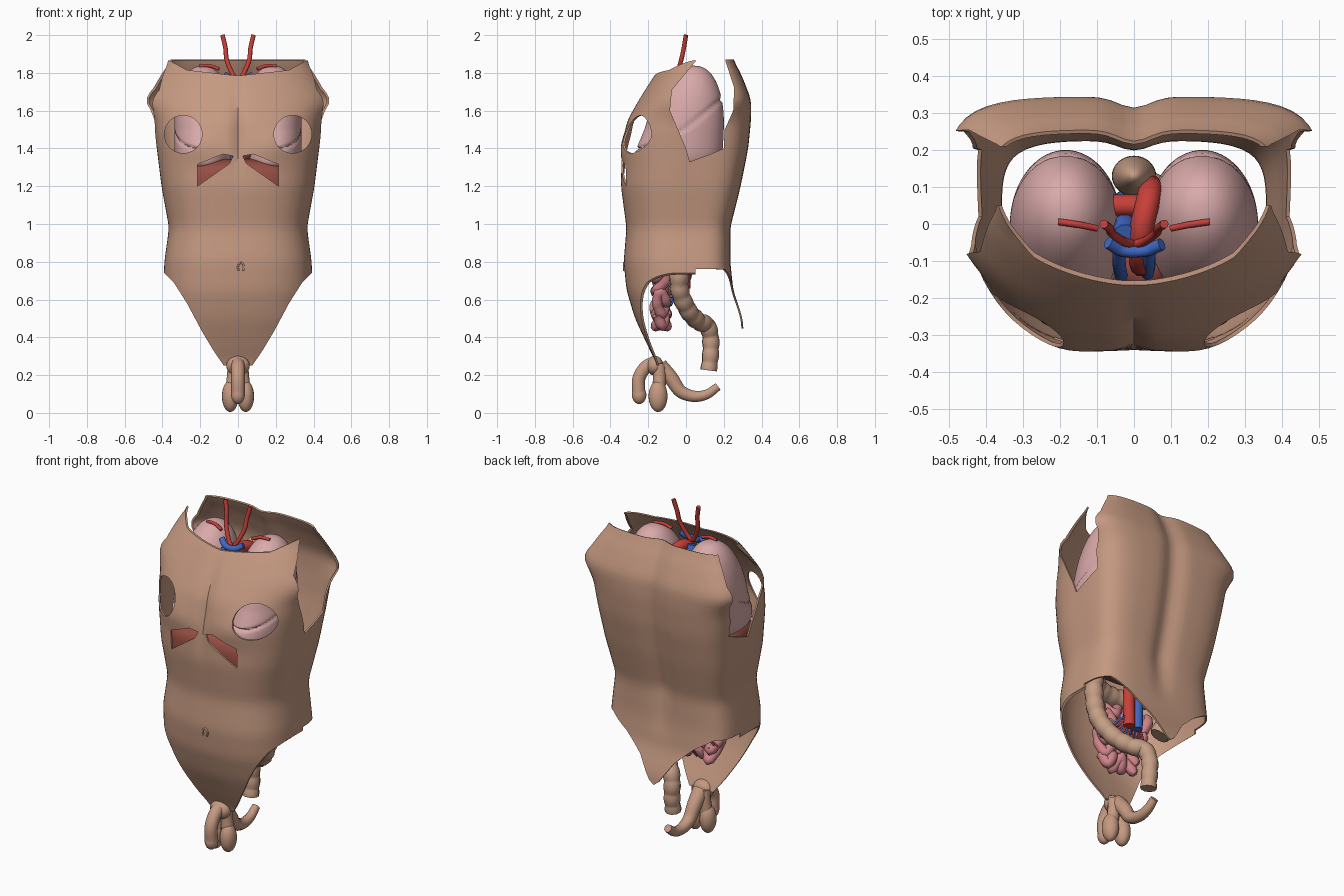
import bpy, bmesh, math
from mathutils import Vector

if "Cube" in bpy.data.objects:
    bpy.data.objects.remove(bpy.data.objects["Cube"], do_unlink=True)


def material(name, rgb):
    m = bpy.data.materials.new(name)
    m.use_nodes = True
    m.diffuse_color = (*rgb, 1)
    m.node_tree.nodes["Principled BSDF"].inputs["Base Color"].default_value = (*rgb, 1)
    return m


SKIN = material("skin", (.56, .32, .22))
LUNG = material("lung_pink", (.70, .40, .40))
ARTERY = material("artery_red", (.58, .05, .04))
VEIN = material("vein_blue", (.05, .14, .55))
GUT = material("gut_pink", (.62, .23, .25))
MUSCLE = material("muscle_red", (.30, .075, .055))
COLON = material("colon_tan", (.56, .34, .235))


def finish(ob, mat, angle=40):
    ob.data.materials.clear()
    ob.data.materials.append(mat)
    bpy.ops.object.select_all(action='DESELECT')
    ob.select_set(True)
    bpy.context.view_layer.objects.active = ob
    bpy.ops.object.shade_smooth_by_angle(angle=math.radians(angle))
    return ob


def link_mesh(name, me):
    ob = bpy.data.objects.new(name, me)
    bpy.context.collection.objects.link(ob)
    return ob


def mesh_object(name, bm):
    me = bpy.data.meshes.new(name)
    bm.to_mesh(me)
    bm.free()
    return link_mesh(name, me)


def evaluated_mesh(ob):
    bpy.context.view_layer.update()
    return bpy.data.meshes.new_from_object(ob.evaluated_get(bpy.context.evaluated_depsgraph_get()))


def bake(ob):
    me = evaluated_mesh(ob)
    ob.modifiers.clear()
    ob.data = me


def spline(pts, steps):
    """Sample a smooth path through the points."""
    p = [Vector(q) for q in pts]
    p = [2 * p[0] - p[1]] + p + [2 * p[-1] - p[-2]]
    out = []
    for a, b, c, d in zip(p, p[1:], p[2:], p[3:]):
        for k in range(steps):
            t = k / steps
            out.append(b + .5 * t * (c - a + t * (2*a - 5*b + 4*c - d + t * (3*(b - c) + d - a))))
    return out + [p[-2]]


def tube(name, pts, r, mat, steps=6, bulge=0.0, wave=.09, taper=1.0):
    path = spline(pts, steps)
    cu = bpy.data.curves.new(name, 'CURVE')
    cu.dimensions = '3D'
    cu.bevel_depth = r
    cu.bevel_resolution = 3
    cu.use_fill_caps = True
    s = cu.splines.new('POLY')
    s.points.add(len(path) - 1)
    dist, last = 0, path[0]
    for i, q in enumerate(path):
        dist += (q - last).length
        last = q
        s.points[i].co = (*q, 1)
        fade = 1 + (taper - 1) * i / (len(path) - 1)
        s.points[i].radius = fade * (1 - bulge + bulge * abs(math.sin(math.pi * dist / wave)))
    tmp = link_mesh(name + "_path", cu)
    me = evaluated_mesh(tmp)
    bpy.data.objects.remove(tmp, do_unlink=True)
    return finish(link_mesh(name, me), mat, 60)


def ellipsoid(name, centre, size, mat, shape=None, seg=32):
    bm = bmesh.new()
    bmesh.ops.create_uvsphere(bm, u_segments=seg, v_segments=seg, radius=1)
    for v in bm.verts:
        q = shape(v.co.copy()) if shape else v.co
        v.co = Vector(centre) + Vector(a * b for a, b in zip(q, size))
    return finish(mesh_object(name, bm), mat, 60)


# Torso sections: height, half width, front y, back y
SECTIONS = [(.25, .36, -.15, .30), (.35, .38, -.20, .31), (.5, .39, -.27, .30),
            (.65, .395, -.315, .25), (.8, .39, -.33, .235), (.98, .365, -.315, .235),
            (1.2, .405, -.345, .29), (1.4, .43, -.34, .33), (1.55, .45, -.31, .345),
            (1.66, .515, -.25, .345), (1.8, .42, -.16, .29), (1.87, .37, -.10, .25)]


def section(z):
    z = min(max(z, SECTIONS[0][0]), SECTIONS[-1][0])
    for a, b in zip(SECTIONS, SECTIONS[1:]):
        if z <= b[0]:
            t = (z - a[0]) / (b[0] - a[0])
            return Vector(p + (q - p) * t for p, q in zip(a[1:], b[1:]))


def bell(d, width):
    return math.exp(-(d / width) ** 2)


def clamp(t):
    return min(1, max(0, t))


def skin_point(angle, z):
    w, yf, yb = sum((section(z + d) for d in (-.025, 0, .025)), Vector((0, 0, 0))) / 3
    yc = (yf + yb) / 2 + .03
    c, s = math.cos(angle), math.sin(angle)
    n = 2.6 - .5 * clamp((z - 1.5) / .15) if s < 0 else 4.5
    r = (abs(c) ** n + abs(s) ** n) ** (-1 / n)
    x = w * r * c
    y = yc + r * s * (yb - yc if s > 0 else yc - yf)
    if s < 0:   # breastbone groove and chest swell
        y += .025 * bell(x, .025) * bell(z - 1.5, .2)
        y -= .02 * bell(abs(x) - .2, .12) * bell(z - 1.42, .09)
    else:       # spine groove
        y -= .03 * bell(x, .06) * clamp((z - .7) / .3)
    return x, y, z


# Torso skin: lofted shell with thickness
N, ROWS = 96, 56
bm = bmesh.new()
rings = [[bm.verts.new(skin_point(2 * math.pi * i / N, .25 + 1.62 * k / ROWS)) for i in range(N)]
         for k in range(ROWS + 1)]
for lo, hi in zip(rings, rings[1:]):
    for i in range(N):
        j = (i + 1) % N
        bm.faces.new((lo[i], lo[j], hi[j], hi[i]))
torso = mesh_object("torso_skin", bm)
solid = torso.modifiers.new("thickness", 'SOLIDIFY')
solid.thickness = .01
solid.offset = -1
bake(torso)


def cut(pts, axis, lo, hi):
    """Cut a prism out of the torso; the outline is seen along the axis."""
    bm = bmesh.new()
    place = (lambda p, d: (d, *p)) if axis == 'x' else (lambda p, d: (p[0], d, p[1]))
    face = bm.faces.new([bm.verts.new(place(p, lo)) for p in pts])
    ext = bmesh.ops.extrude_face_region(bm, geom=[face])['geom']
    step = Vector(place((0, 0), hi - lo))
    bmesh.ops.translate(bm, vec=step, verts=[g for g in ext if isinstance(g, bmesh.types.BMVert)])
    bmesh.ops.recalc_face_normals(bm, faces=bm.faces)
    cutter = mesh_object("cutter", bm)
    cutter.hide_render = True
    mod = torso.modifiers.new("cut", 'BOOLEAN')
    mod.operation = 'DIFFERENCE'
    mod.solver = 'EXACT'
    mod.object = cutter
    bake(torso)
    bpy.data.objects.remove(cutter, do_unlink=True)


# Arm openings, neckline, then leg and seat cuts
cut([(.06, 1.95), (.05, 1.86), (-.075, 1.71), (-.085, 1.6), (0, 1.4), (.02, 1.33), (.13, 1.37),
     (.2, 1.4), (.205, 1.5), (.25, 1.6), (.255, 1.72), (.21, 1.86), (.21, 1.95)], 'x', -.9, .9)
cut([(-.38, 1.875), (-.27, 1.815), (0, 1.785), (.27, 1.815), (.38, 1.875), (.38, 2), (-.38, 2)],
    'y', -.9, .11)
for s in (-1, 1):
    cut([(s * x, z) for x, z in [(.065, .1), (.075, .25), (.13, .33), (.19, .43), (.27, .58),
                                 (.34, .69), (.39, .74), (.7, .76), (.7, .1)]], 'y', -.9, .053)
    cut([(s * x, z) for x, z in [(-.01, .1), (-.01, .44), (.03, .47), (.11, .59), (.22, .69),
                                 (.33, .76), (.7, .765), (.7, .1)]], 'y', .05, .9)
    # Chest windows and rib openings
    cut([(s * .29 + .1 * math.cos(a), 1.475 + .1 * math.sin(a))
         for a in (2 * math.pi * k / 28 for k in range(28))], 'y', -.9, -.05)
    cut([(s * x, z) for x, z in [(.215, 1.2), (.215, 1.315), (.08, 1.37), (.025, 1.36),
                                 (.045, 1.32)]], 'y', -.9, -.05)
finish(torso, SKIN, 35)

# Navel
ring = [(.015 + .016 * math.cos(a), -.329, .77 + .024 * math.sin(a))
        for a in (k * math.pi / 4 for k in range(-1, 6))]
tube("navel", ring, .005, SKIN, 4)


# Lungs: blunt dome, broad flat base, slanted fissure
def lung_shape(q):
    p = 2.3 if q.z > 0 else 5
    full = (1 - min(1, abs(q.z)) ** p) ** (1 / p) / max(1e-4, math.hypot(q.x, q.y))
    full *= 1 - .07 * bell(q.z - .54 * q.y, .035)
    return Vector((q.x * full, q.y * full * (1.05 - .2 * q.z) + .25 * q.z,
                   q.z if q.z > 0 else q.z * .63))


for side, s in (("left", 1), ("right", -1)):
    ellipsoid(side + "_lung", (s * .185, -.01, 1.5), (.152, .2, .338), LUNG, lung_shape, 72)

# Rib muscle, heart and gullet
ellipsoid("rib_muscle", (0, -.12, 1.2), (.3, .185, .145), MUSCLE,
          lambda q: Vector(math.copysign(abs(a) ** .6, a) for a in q))
ellipsoid("heart", (.03, -.13, 1.45), (.08, .08, .14), MUSCLE)
ellipsoid("gullet", (0, .13, 1.5), (.06, .055, .25), COLON)

# Great vessels
tube("aorta", [(.02, -.11, 1.5), (.02, -.1, 1.66), (.02, -.02, 1.74), (.04, .07, 1.72), (.045, .1, 1.6),
               (.03, .09, 1.2), (.03, .0, .9), (.025, -.01, .66)], .033, ARTERY)
tube("pulmonary_artery", [(-.055, .05, 1.66), (.06, .05, 1.66)], .03, ARTERY)
tube("vena_cava", [(-.025, -.03, 1.75), (-.025, .0, 1.65), (-.03, .02, 1.4), (-.03, .06, 1.2),
                   (-.03, 0, .9), (-.03, -.01, .66)], .03, VEIN)
tube("crossing_vein", [(-.07, -.05, 1.79), (-.03, -.072, 1.765), (.03, -.072, 1.765), (.075, -.055, 1.79)],
     .017, VEIN)
for side, s in (("left", 1), ("right", -1)):
    tube(side + "_front_vein", [(s * .04, -.07, 1.75), (s * .04, -.11, 1.68), (s * .035, -.14, 1.55)], .018, VEIN)
    tube(side + "_neck_artery", [(s * .005, -.055, 1.76), (s * .032, -.045, 1.8), (s * .06, -.025, 1.87),
                                 (s * .066, -.012, 1.93), (s * .082, 0, 2)], .012, ARTERY)
    tube(side + "_arm_artery", [(s * .1, -.012, 1.82), (s * .15, -.002, 1.838), (s * .205, .006, 1.835)],
         .009, ARTERY)

# Gut branch vessels
for k in range(7):
    x = -.15 + .05 * k
    for label, mat, dx in (("artery", ARTERY, 0), ("vein", VEIN, .02)):
        tube(f"gut_{label}_{k}", [(dx, 0, .74), (x * .5 + dx, -.03, .67), (x + dx, -.08, .57 + .02 * (k % 3))],
             .006, mat, 4)

# Small intestine: folded back and forth
folds = []
for row in range(6):
    for k in range(9):
        reach = .19 - .018 * row
        x = (k / 4 - 1) * reach * (1 if row % 2 else -1)
        folds.append((x, -.13 + .03 * math.sin(k * 2.4 + row), .8 - .062 * row + .03 * math.cos(k * math.pi)))
tube("small_intestine", folds, .03, GUT, 5, .15, .06)

# Large intestine running into the lower bowel
tube("large_intestine", [(-.21, -.04, .7), (-.26, 0, .82), (-.26, 0, .98), (-.12, -.16, .93),
                         (.12, -.16, .93), (.26, 0, 1), (.26, -.025, .82), (.225, -.035, .66),
                         (.16, .01, .545), (.08, .065, .485), (.025, .11, .465), (0, .13, .4),
                         (0, .13, .31), (0, .12, .225)], .06, COLON, 14, .1, .07, .75)

# Lower external anatomy
ellipsoid("front_mound", (0, -.165, .25), (.062, .045, .052), SKIN, seg=20)
tube("front_stem", [(0, -.17, .265), (0, -.215, .24), (0, -.25, .18), (0, -.25, .1)], .036, SKIN, 8)
ellipsoid("stem_tip", (0, -.248, .095), (.036, .038, .048), SKIN, seg=20)
for side, s in (("left", 1), ("right", -1)):
    tube(side + "_pouch_neck", [(s * .022, -.145, .26), (s * .024, -.14, .2), (s * .036, -.145, .1)], .035, SKIN)
    ellipsoid(side + "_pouch", (s * .041, -.148, .088), (.044, .05, .083), SKIN, seg=20)
tube("pelvic_floor", [(0, -.14, .25), (0, -.08, .185), (0, -.03, .115), (0, .04, .088), (0, .11, .098),
                      (0, .17, .14)], .045, SKIN, 6, 0, 1, .5)
